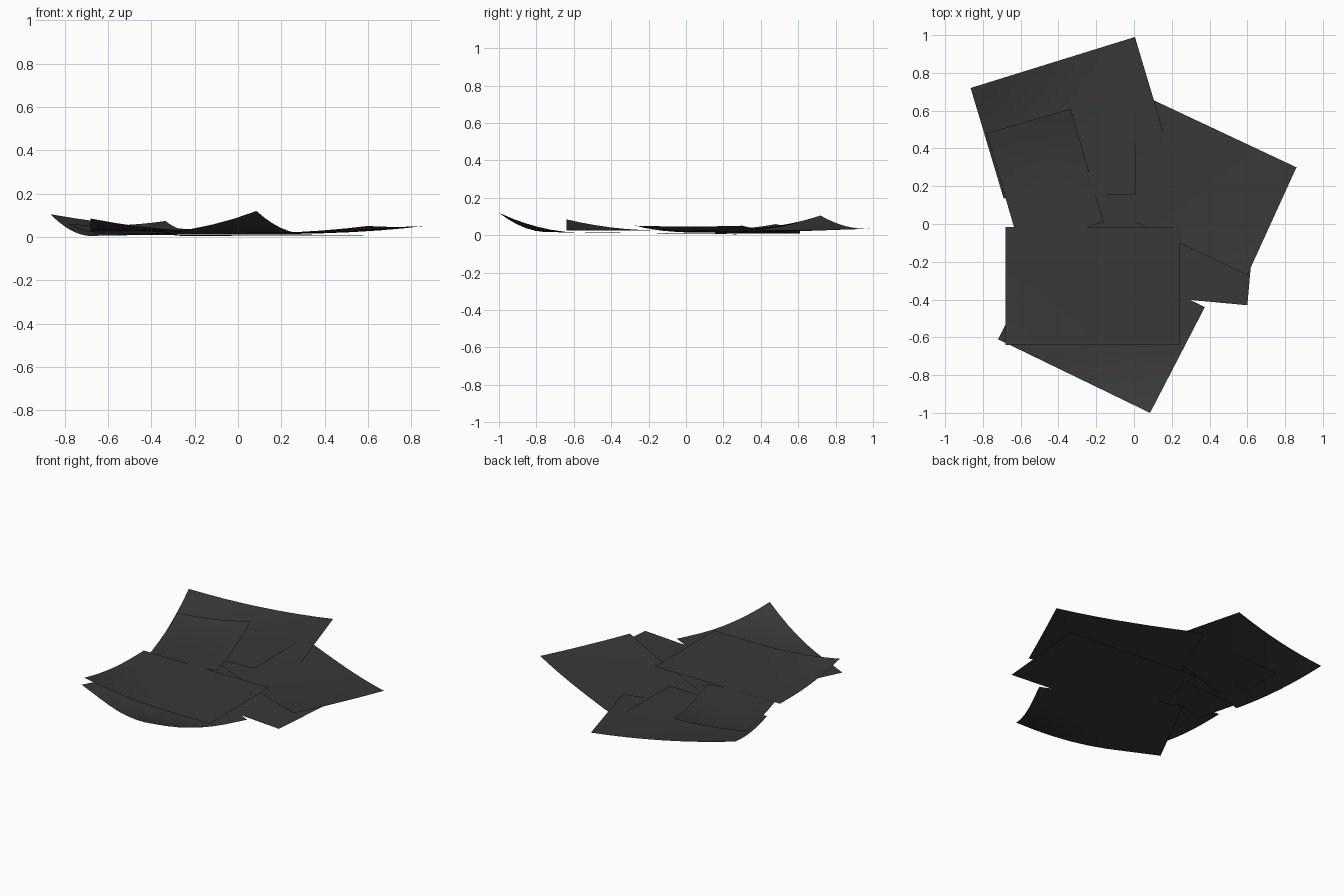
import bpy, bmesh
from mathutils import Vector

if "Cube" in bpy.data.objects:
    bpy.data.objects.remove(bpy.data.objects["Cube"])

dark = bpy.data.materials.new("dark_paper")
dark.diffuse_color = (0.04, 0.04, 0.04, 1)
dark.use_nodes = True
dark.node_tree.nodes["Principled BSDF"].inputs["Base Color"].default_value = dark.diffuse_color
N = 8


def sheet(name, front_left, front_right, back_left, z, curls):
    """Thin sheet: three plan corners, resting height of its corners
    (fl, fr, bl, br) and curls as (corner u, corner v, lift, reach u, reach v)."""
    o, a, b = Vector(front_left), Vector(front_right), Vector(back_left)
    eu, ev = a - o, b - o
    lu, lv = eu.length, ev.length
    bm = bmesh.new()
    rows = []
    for j in range(N + 1):
        v = j / N
        row = []
        for i in range(N + 1):
            u = i / N
            p = o + eu * u + ev * v
            h = (1 - v) * (z[0] * (1 - u) + z[1] * u) + v * (z[2] * (1 - u) + z[3] * u)
            for cu, cv, lift, ru, rv in curls:
                t = max(0, 1 - abs(u - cu) * lu / ru - abs(v - cv) * lv / rv)
                h += lift * t * t
            row.append(bm.verts.new((p.x, p.y, h)))
        rows.append(row)
    for j in range(N):
        for i in range(N):
            bm.faces.new((rows[j][i], rows[j][i + 1], rows[j + 1][i + 1], rows[j + 1][i]))
    for f in bm.faces:
        f.smooth = True
    me = bpy.data.meshes.new(name)
    bm.to_mesh(me)
    bm.free()
    me.materials.append(dark)
    bpy.context.collection.objects.link(bpy.data.objects.new(name, me))


# Flat sheet at the bottom of the pile
sheet("bottom_sheet", (-0.315, -0.345), (0.60, -0.43), (-0.26, 0.275),
      (0.010, 0.008, 0.005, 0.008), [])
# Front sheet with its front corner curled up
sheet("front_sheet", (-0.72, -0.61), (0.085, -1.0), (-0.43, -0.05),
      (0.016, 0.018, 0.010, 0.012), [(1, 0, 0.102, 0.6, 0.5)])
# Right sheet, whole outer edge lifted
sheet("right_sheet", (-0.23, 0.12), (0.60, -0.27), (0.03, 0.69),
      (0.014, 0.014, 0.014, 0.014),
      [(1, 0, 0.03, 0.8, 1.2), (1, 1, 0.03, 0.8, 1.2)])
# Back sheet with its outer corner curled up
sheet("back_sheet", (-0.69, 0.135), (0.18, 0.405), (-0.865, 0.72),
      (0.005, 0.020, 0.020, 0.035), [(0, 1, 0.085, 0.9, 0.62)])
# Small sheets lying on the back sheet
sheet("small_square_sheet", (-0.61, 0.155), (0.01, 0.155), (-0.61, 0.61),
      (0.010, 0.026, 0.010, 0.028), [])
sheet("small_tilted_sheet", (-0.605, -0.12), (-0.16, 0.01), (-0.78, 0.48),
      (0.020, 0.024, 0.022, 0.022),
      [(0, 1, 0.035, 0.6, 0.5), (1, 1, 0.050, 0.6, 0.5)])
# Top sheet
sheet("top_sheet", (-0.68, -0.64), (0.24, -0.64), (-0.68, -0.015),
      (0.025, 0.026, 0.026, 0.026), [(0, 0, 0.06, 0.6, 0.5)])
